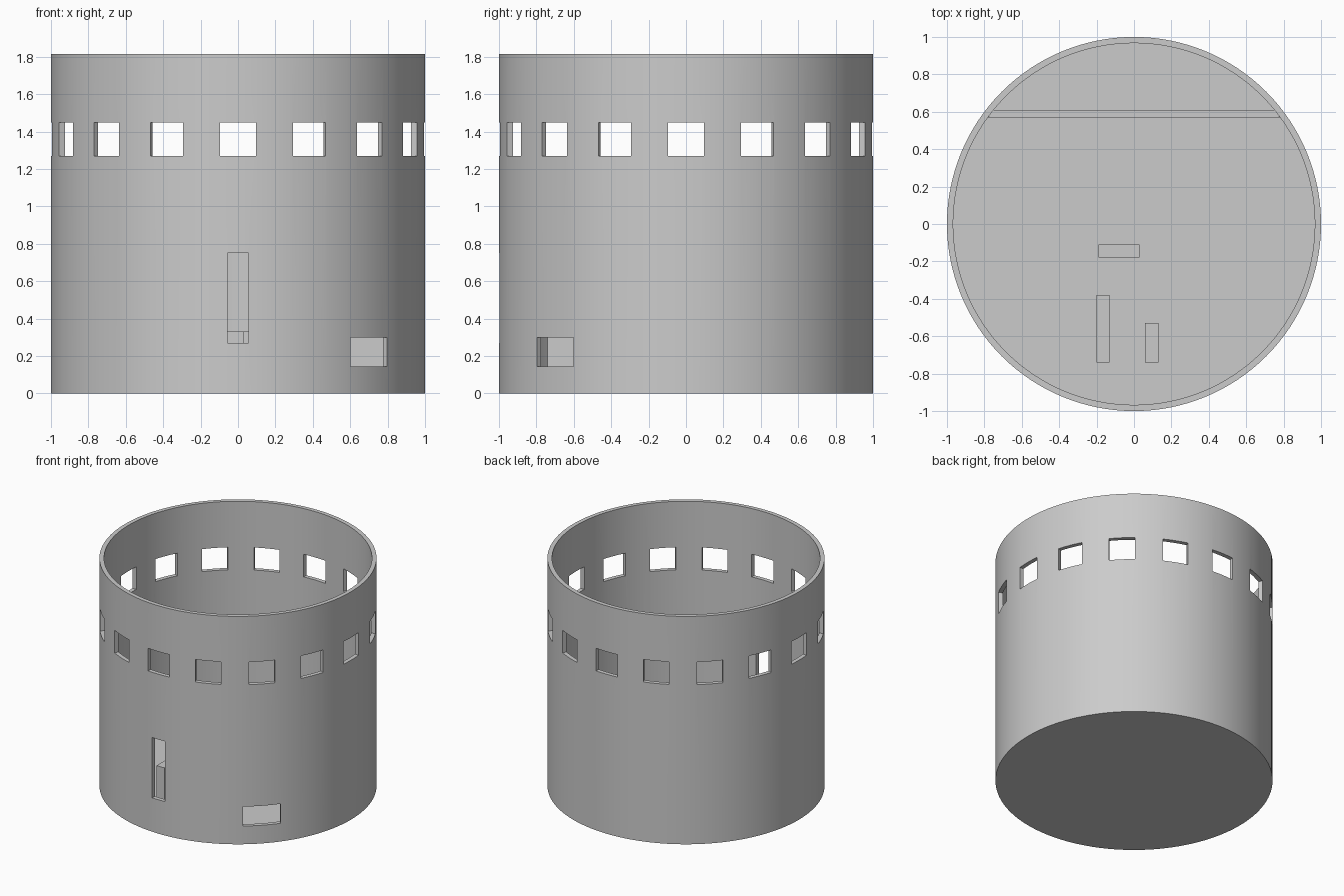
import bpy, bmesh, math
from mathutils import Matrix, Vector

cube = bpy.data.objects.get("Cube")
if cube:
    bpy.data.objects.remove(cube, do_unlink=True)

OUTER, INNER, HEIGHT, FLOOR = 1.0, 0.967, 1.815, 0.04
SEGMENTS = 128
WALL_TOP = 0.33

grey = bpy.data.materials.new("plain_grey")
grey.use_nodes = True
grey.diffuse_color = (0.6, 0.6, 0.6, 1)
bsdf = next(n for n in grey.node_tree.nodes if n.type == 'BSDF_PRINCIPLED')
bsdf.inputs["Base Color"].default_value = grey.diffuse_color


def add_object(name, bm):
    bmesh.ops.recalc_face_normals(bm, faces=bm.faces)
    mesh = bpy.data.meshes.new(name)
    bm.to_mesh(mesh)
    bm.free()
    mesh.materials.append(grey)
    obj = bpy.data.objects.new(name, mesh)
    bpy.context.collection.objects.link(obj)
    return obj


def add_block(bm, low, high, turn=0.0):
    """Box between two corners, turned about the z axis."""
    low, high = Vector(low), Vector(high)
    matrix = (Matrix.Rotation(turn, 4, 'Z') @ Matrix.Translation((low + high) / 2)
              @ Matrix.Diagonal((*(high - low), 1)))
    bmesh.ops.create_cube(bm, size=1, matrix=matrix)


def add_opening(bm, turn, half_width, bottom, top):
    """Radial cutter; a turn of zero points to the front."""
    add_block(bm, (-half_width, -1.2, bottom), (half_width, -0.8, top), turn)


# Round shell with a floor, spun from its profile
bm = bmesh.new()
profile = [(0, 0), (OUTER, 0), (OUTER, HEIGHT), (INNER, HEIGHT), (INNER, FLOOR), (0, FLOOR)]
verts = [bm.verts.new((r, 0, z)) for r, z in profile]
edges = [bm.edges.new(pair) for pair in zip(verts, verts[1:])]
bmesh.ops.spin(bm, geom=verts + edges, axis=(0, 0, 1), cent=(0, 0, 0),
               angle=math.tau, steps=SEGMENTS)
bmesh.ops.remove_doubles(bm, verts=bm.verts, dist=0.0001)
bmesh.ops.dissolve_limit(bm, angle_limit=0.001, verts=bm.verts, edges=bm.edges)
shell = add_object("round_shell", bm)

# Ring of windows, front slot and low corner opening
bm = bmesh.new()
for i in range(16):
    add_opening(bm, i * math.tau / 16, 0.095, 1.27, 1.45)
add_opening(bm, 0, 0.057, 0.27, 0.75)
add_opening(bm, math.radians(45), 0.138, 0.145, 0.30)
cutter = add_object("opening_cutter", bm)
cutter.hide_render = True

cut = shell.modifiers.new("openings", 'BOOLEAN')
cut.operation = 'DIFFERENCE'
cut.solver = 'EXACT'
cut.object = cutter
bpy.ops.object.select_all(action='DESELECT')
bpy.context.view_layer.objects.active = shell
shell.select_set(True)
bpy.ops.object.modifier_apply(modifier=cut.name)
bpy.data.objects.remove(cutter, do_unlink=True)
bpy.ops.object.shade_smooth_by_angle(angle=math.radians(30))

# Low partitions standing on the floor
partitions = {
    "middle_partition": ((-0.19, -0.18), (0.03, -0.11), WALL_TOP),
    "long_partition": ((-0.20, -0.74), (-0.13, -0.38), 0.39),
    "short_partition": ((0.06, -0.74), (0.13, -0.53), WALL_TOP),
}
for name, (low, high, top) in partitions.items():
    bm = bmesh.new()
    add_block(bm, (*low, FLOOR), (*high, top))
    add_object(name, bm)

# Cross wall whose ends meet the curved shell
bm = bmesh.new()
base = []
for side, y in ((-1, 0.57), (1, 0.57), (1, 0.61), (-1, 0.61)):
    base.append(bm.verts.new((side * math.sqrt(INNER ** 2 - y ** 2), y, FLOOR)))
face = bm.faces.new(base)
raised = bmesh.ops.extrude_face_region(bm, geom=[face])["geom"]
bmesh.ops.translate(bm, vec=(0, 0, WALL_TOP - FLOOR),
                    verts=[v for v in raised if isinstance(v, bmesh.types.BMVert)])
add_object("cross_wall", bm)
